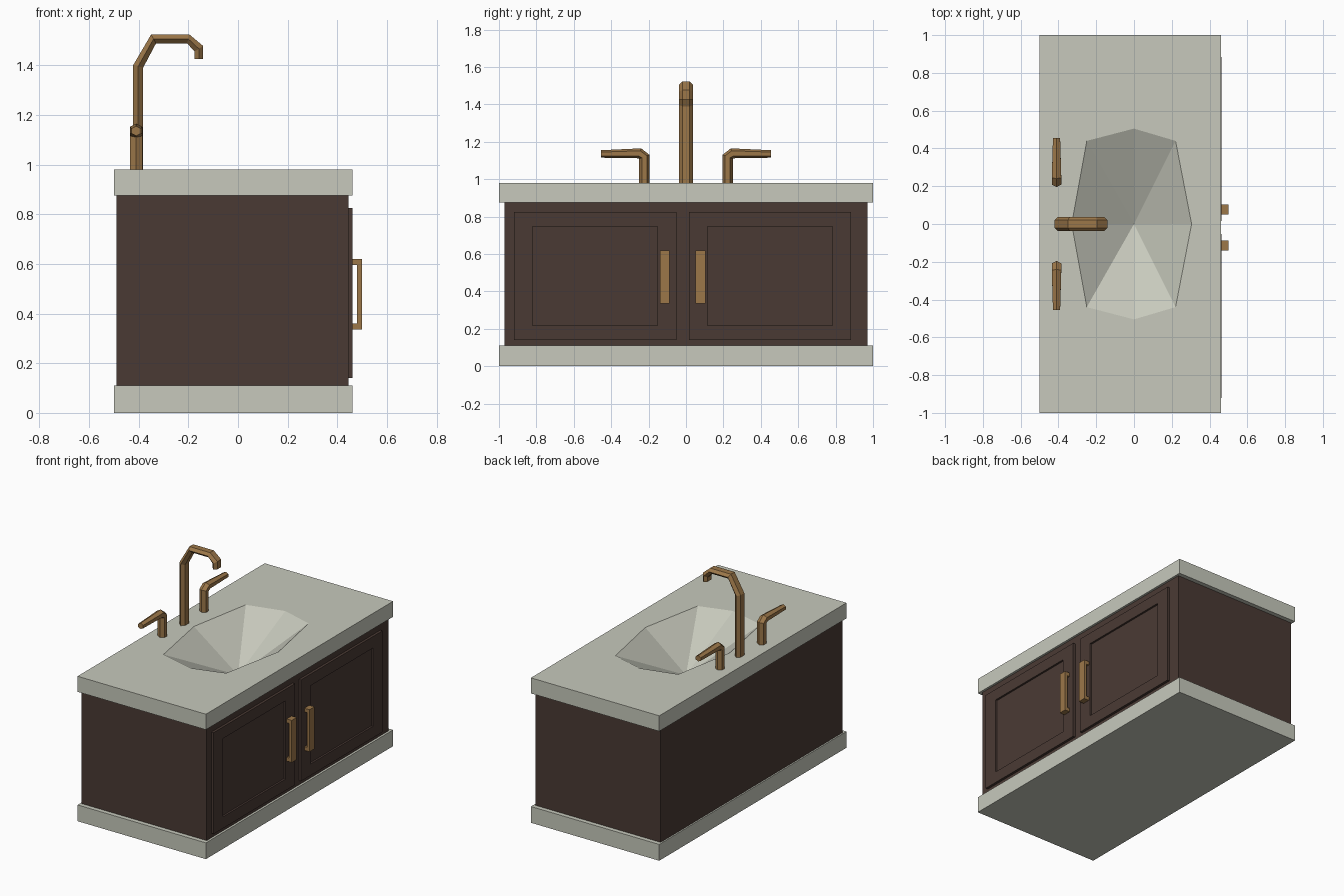
import bpy
import bmesh

cube = bpy.data.objects.get("Cube")
if cube:
    bpy.data.objects.remove(cube, do_unlink=True)


def material(name, rgb):
    lin = [((c / 255 + 0.055) / 1.055) ** 2.4 for c in rgb] + [1.0]
    m = bpy.data.materials.new(name)
    m.use_nodes = True
    m.diffuse_color = lin
    m.node_tree.nodes["Principled BSDF"].inputs["Base Color"].default_value = lin
    return m


STONE = material("pale stone", (199, 201, 188))
WOOD = material("dark wood", (74, 58, 52))
BRASS = material("aged brass", (156, 119, 73))


def finish(bm, name, mat):
    bmesh.ops.recalc_face_normals(bm, faces=bm.faces)
    me = bpy.data.meshes.new(name)
    bm.to_mesh(me)
    bm.free()
    me.materials.append(mat)
    ob = bpy.data.objects.new(name, me)
    bpy.context.collection.objects.link(ob)
    return ob


def add_box(bm, x, y, z):
    verts = bmesh.ops.create_cube(bm, size=1)["verts"]
    for v in verts:
        v.co = [r[0] if c < 0 else r[1] for c, r in zip(v.co, (x, y, z))]
    return {f for v in verts for f in v.link_faces}


def loft(name, rings, side):
    """Skin six-sided rings; each ring is a list of points."""
    bm = bmesh.new()
    loops = [[bm.verts.new(p) for p in ring] for ring in rings]
    for a, b in zip(loops, loops[1:]):
        for i in range(6):
            j = (i + 1) % 6
            bm.faces.new((a[i], a[j], b[j], b[i]))
    bm.faces.new(loops[0])
    bm.faces.new(loops[-1])
    return finish(bm, name, side)


# Plinth
bm = bmesh.new()
add_box(bm, (-0.5, 0.46), (-1, 1), (0, 0.11))
finish(bm, "plinth", STONE)

# Cabinet body, open at the top for the basin
bm = bmesh.new()
faces = add_box(bm, (-0.49, 0.445), (-0.97, 0.97), (0.11, 0.875))
top = max(faces, key=lambda f: f.calc_center_median().z)
bmesh.ops.delete(bm, geom=[top], context="FACES_ONLY")
finish(bm, "cabinet", WOOD)

# Countertop with an eight-sided opening
rim = [(0.22, -0.44), (0.305, 0), (0.22, 0.44), (0, 0.505),
       (-0.25, 0.44), (-0.33, 0), (-0.25, -0.44), (0, -0.505)]
corners = [(0.46, -1), (0.46, 1), (-0.5, 1), (-0.5, -1)]
bm = bmesh.new()
levels = []
for z in (0.98, 0.875):
    inner = [bm.verts.new((*p, z)) for p in rim]
    outer = [bm.verts.new((*p, z)) for p in corners]
    levels.append(outer)
    for i in range(4):
        a, b, c = (inner[(2 * i + k) % 8] for k in range(3))
        bm.faces.new((outer[i], outer[(i + 1) % 4], c, b, a))
for i in range(4):
    j = (i + 1) % 4
    bm.faces.new((levels[0][i], levels[1][i], levels[1][j], levels[0][j]))
finish(bm, "countertop", STONE)

# Faceted basin
bm = bmesh.new()
ring = [bm.verts.new((*p, 0.98)) for p in rim]
drain = bm.verts.new((0, 0, 0.74))
for i in range(8):
    bm.faces.new((ring[i], ring[(i + 1) % 8], drain))
basin = finish(bm, "basin", STONE)
if basin.data.polygons[0].normal.z < 0:
    basin.data.flip_normals()

# Doors with recessed panels, and their pulls
for side, y0, p0 in (("right", -0.92, -0.14), ("left", 0.015, 0.05)):
    bm = bmesh.new()
    faces = add_box(bm, (0.44, 0.462), (y0, y0 + 0.868), (0.14, 0.825))
    front = max(faces, key=lambda f: f.calc_center_median().x)
    bmesh.ops.inset_region(bm, faces=[front], thickness=0.11)
    bmesh.ops.inset_region(bm, faces=[front], thickness=0.001, depth=-0.012)
    for v in front.verts:
        mid = y0 + 0.434
        v.co.y = mid + (v.co.y - mid) * 0.94
    edge = {v for f in bm.faces for v in f.verts
            if abs(v.co.x - 0.462) < 1e-4 and 0.2 < v.co.z < 0.75}
    for v in edge:
        v.co.y = mid + (v.co.y - mid) * 0.94
    finish(bm, side + "_door", WOOD)

    bm = bmesh.new()
    y = (p0, p0 + 0.053)
    add_box(bm, (0.48, 0.5), y, (0.335, 0.62))
    for z in (0.335, 0.595):
        add_box(bm, (0.455, 0.48), y, (z, z + 0.025))
    finish(bm, side + "_pull", BRASS)

# Arched spout: outer and inner profile points in x and z
spout = [((-0.422, 0.98), (-0.382, 0.98)), ((-0.422, 1.4), (-0.382, 1.39)),
         ((-0.35, 1.523), (-0.33, 1.488)), ((-0.195, 1.523), (-0.205, 1.488)),
         ((-0.14, 1.477), (-0.175, 1.455)), ((-0.14, 1.425), (-0.175, 1.425))]
hexagon = [(0, -0.02), (0.5, -0.038), (1, -0.02), (1, 0.02), (0.5, 0.038), (0, 0.02)]
loft("spout", [[(a[0] + (b[0] - a[0]) * t, y, a[1] + (b[1] - a[1]) * t)
                for t, y in hexagon] for a, b in spout], BRASS)

# Tap handles: outer and inner profile points in y and z, mirrored across y
lever = [((0.195, 0.98), (0.25, 0.98), 0.025), ((0.195, 1.13), (0.25, 1.11), 0.025),
         ((0.24, 1.165), (0.26, 1.112), 0.025), ((0.455, 1.155), (0.455, 1.115), 0.019)]
hexagon = [(0, 0), (0.25, 1), (0.75, 1), (1, 0), (0.75, -1), (0.25, -1)]
for name, s in (("left_tap", 1), ("right_tap", -1)):
    loft(name, [[(-0.41 + k * w, s * (a[0] + (b[0] - a[0]) * t),
                  a[1] + (b[1] - a[1]) * t) for t, k in hexagon]
                for a, b, w in lever], BRASS)
